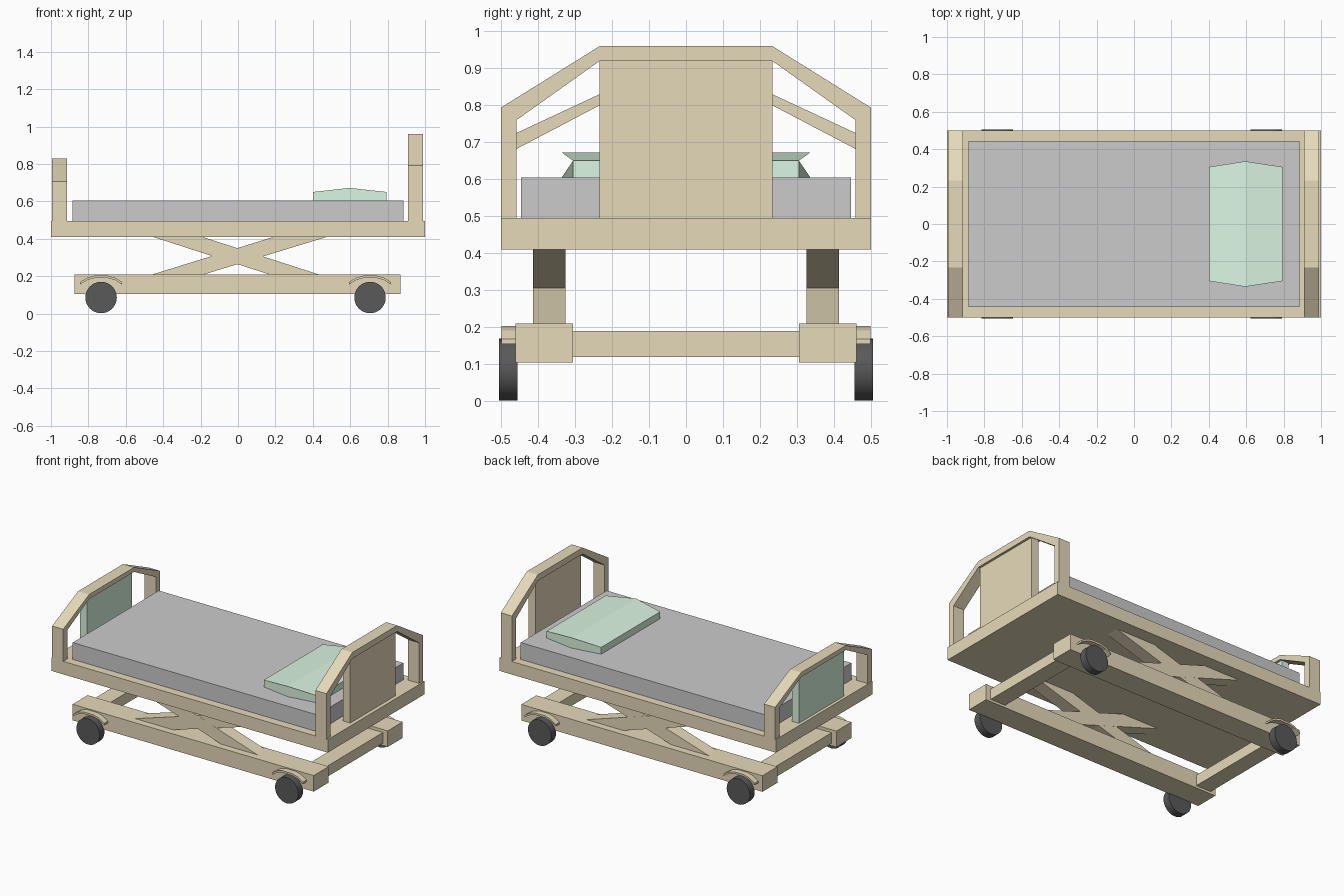
import bpy, bmesh
from mathutils import Vector

if "Cube" in bpy.data.objects:
    bpy.data.objects.remove(bpy.data.objects["Cube"])


def material(name, rgb):
    m = bpy.data.materials.new(name)
    m.diffuse_color = (*rgb, 1)
    m.use_nodes = True
    m.node_tree.nodes["Principled BSDF"].inputs["Base Color"].default_value = m.diffuse_color
    return m


TAN = material("tan_wood", (0.79, 0.70, 0.49))
GREEN = material("pale_green", (0.71, 0.92, 0.76))
DARK = material("dark_rubber", (0.1, 0.1, 0.1))


def finish(name, bm, mat):
    bmesh.ops.recalc_face_normals(bm, faces=bm.faces)
    me = bpy.data.meshes.new(name)
    bm.to_mesh(me)
    bm.free()
    ob = bpy.data.objects.new(name, me)
    bpy.context.collection.objects.link(ob)
    if mat:
        me.materials.append(mat)
    return ob


def prism(name, profile, axis, a, b, mat=None):
    """Extrude a 2D profile from a to b: axis 'x' uses (y, z), axis 'y' uses (x, z)."""
    bm = bmesh.new()
    place = (lambda p: (a, p[0], p[1])) if axis == 'x' else (lambda p: (p[0], a, p[1]))
    face = bm.faces.new([bm.verts.new(place(p)) for p in profile])
    res = bmesh.ops.extrude_face_region(bm, geom=[face])
    off = Vector((b - a, 0, 0)) if axis == 'x' else Vector((0, b - a, 0))
    bmesh.ops.translate(bm, vec=off, verts=[v for v in res['geom'] if isinstance(v, bmesh.types.BMVert)])
    return finish(name, bm, mat)


def box(name, x0, x1, y0, y1, z0, z1, mat=None):
    return prism(name, [(x0, z0), (x1, z0), (x1, z1), (x0, z1)], 'y', y0, y1, mat)


# Bed deck and mattress
box("bed_deck", -1, 1, -0.5, 0.5, 0.41, 0.495, TAN)
box("mattress", -0.885, 0.885, -0.445, 0.445, 0.495, 0.605)

# Pillow with a raised, wider middle
pillow = prism("pillow", [(0.4, 0.605), (0.595, 0.605), (0.795, 0.605),
                          (0.795, 0.65), (0.595, 0.672), (0.4, 0.65)], 'y', -0.305, 0.305, GREEN)
for v in pillow.data.vertices:
    if 0.5 < v.co.x < 0.7:
        v.co.y *= 1.1


# End boards: arched frame with a panel set in the middle
def end_board(name, x0, x1, z_post, z_in, z_top, rail, mat):
    half = [(0.5, 0.495), (0.5, z_post), (0.232, z_top)]
    inner = [(0.232, z_top - rail), (0.457, z_in), (0.457, 0.495)]
    outer = half + [(-y, z) for y, z in reversed(half)]
    inside = [(-y, z) for y, z in reversed(inner)] + inner
    prism(name + "_arch", outer + inside, 'x', x0, x1, TAN)
    box(name + "_panel", x0 + 0.015, x1 - 0.015, -0.234, 0.234, 0.495, z_top - rail, mat)


end_board("headboard", 0.91, 0.99, 0.793, 0.76, 0.96, 0.04, TAN)
end_board("footboard", -0.995, -0.915, 0.705, 0.682, 0.83, 0.03, GREEN)

# Undercarriage cross beams
for x, end in ((-0.785, "foot"), (0.78, "head")):
    box(end + "_cross_beam", x - 0.055, x + 0.055, -0.31, 0.31, 0.12, 0.19, TAN)

for s, side in ((-1, "front"), (1, "back")):
    # Long base beam
    box(side + "_base_beam", -0.875, 0.87, *sorted((s * 0.305, s * 0.46)), 0.105, 0.21, TAN)
    # Crossed lift arms
    prism(side + "_lift_arm_a", [(-0.455, 0.41), (-0.19, 0.41), (0.43, 0.21), (0.165, 0.21)],
          'y', s * 0.325, s * 0.413, TAN)
    prism(side + "_lift_arm_b", [(-0.455, 0.21), (-0.18, 0.21), (0.475, 0.41), (0.19, 0.41)],
          'y', s * 0.3255, s * 0.4125, TAN)
    for x, end in ((-0.732, "foot"), (0.706, "head")):
        # Wheel
        bpy.ops.mesh.primitive_cylinder_add(vertices=32, radius=0.084, depth=0.05,
                                            location=(x, s * 0.48, 0.086), rotation=(1.570796, 0, 0))
        wheel = bpy.context.object
        wheel.name = f"{side}_{end}_wheel"
        wheel.data.materials.append(DARK)
        bpy.ops.object.shade_smooth_by_angle()
        # Bent fender over the wheel
        top = [(-0.113, 0.168), (-0.075, 0.192), (-0.035, 0.203),
               (0.035, 0.203), (0.075, 0.192), (0.113, 0.168)]
        bottom = [(px, pz - 0.013) for px, pz in reversed(top)]
        prism(f"{side}_{end}_fender", [(x + px, pz) for px, pz in top + bottom],
              'y', s * 0.455, s * 0.498, TAN)
